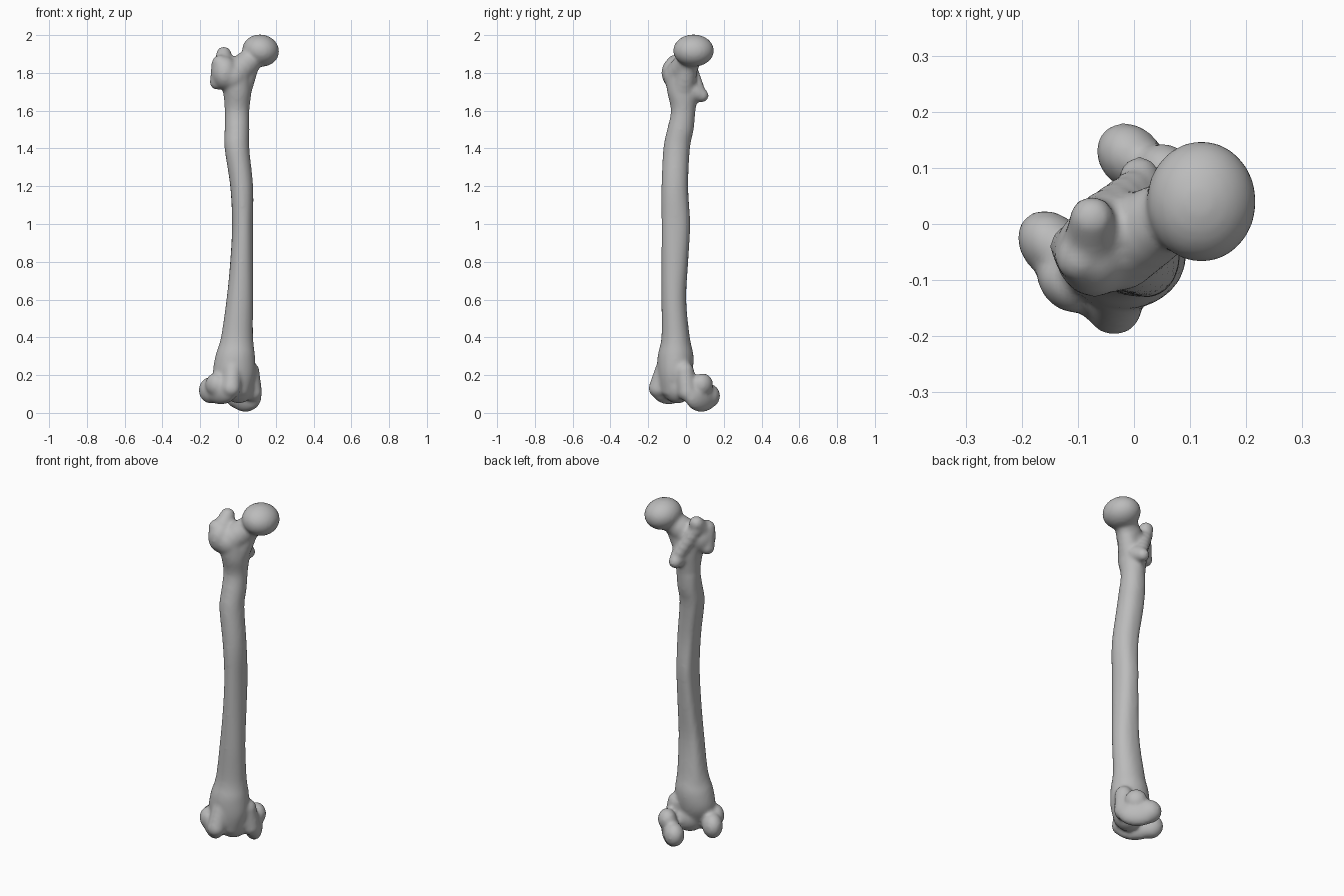
import bpy
import bmesh
from math import radians, sin, cos, pi
from mathutils import Matrix, Vector

cube = bpy.data.objects.get("Cube")
if cube:
    bpy.data.objects.remove(cube, do_unlink=True)

KNEE = Matrix.Rotation(radians(45), 4, 'Z')   # knee axis is twisted from the hip
IDENTITY = Matrix.Identity(4)

# One unit ball, reused for every rounded part
bm = bmesh.new()
bmesh.ops.create_icosphere(bm, subdivisions=4, radius=1)
ball_verts = [v.co.copy() for v in bm.verts]
ball_faces = [[v.index for v in f.verts] for f in bm.faces]
bm.free()

verts, faces = [], []


def add_part(part_verts, part_faces):
    base = len(verts)
    verts.extend(part_verts)
    faces.extend([base + i for i in face] for face in part_faces)


def blob(center, radii, frame=IDENTITY, tilt=0):
    """Closed ellipsoid, tilted sideways and placed in the given frame."""
    matrix = (frame @ Matrix.Translation(center)
              @ Matrix.Rotation(radians(tilt), 4, 'Y') @ Matrix.Diagonal((*radii, 1)))
    add_part([matrix @ v for v in ball_verts], ball_faces)


def limb(start, end, r_start, r_end, frame=IDENTITY, count=6):
    """Tapered round bar made of overlapping balls."""
    start, end = Vector(start), Vector(end)
    for i in range(count):
        t = i / (count - 1)
        r = r_start + (r_end - r_start) * t
        blob(start.lerp(end, t), (r, r, r), frame)


def catmull(a, b, c, d, t):
    return (b * 2 + (c - a) * t + (a * 2 - b * 5 + c * 4 - d) * t ** 2
            + (b * 3 - a - c * 3 + d) * t ** 3) / 2


def loft(rows, sides=40, steps=5):
    """Oval tube through rows of (z, left, right, front, back), ridged behind."""
    rows = [Vector(r) for r in rows]
    rows = [rows[0]] + rows + [rows[-1]]
    samples = [catmull(*rows[i:i + 4], s / steps)
               for i in range(len(rows) - 3) for s in range(steps)] + [rows[-1]]
    points = []
    for z, x0, x1, y0, y1 in samples:
        ridge = 0.24 * max(0, sin(pi * min(1, max(0, (z - 0.35) / 1.25)))) ** 0.5
        for k in range(sides):
            a = 2 * pi * k / sides
            grow = 1 + ridge * max(0, cos(a - radians(135))) ** 10
            points.append(((x0 + x1) / 2 + (x1 - x0) / 2 * cos(a) * grow,
                           (y0 + y1) / 2 + (y1 - y0) / 2 * sin(a) * grow, z))
    top = len(points) - sides
    quads = [(r + k, r + (k + 1) % sides, r + sides + (k + 1) % sides, r + sides + k)
             for r in range(0, top, sides) for k in range(sides)]
    caps = [range(sides - 1, -1, -1), range(top, top + sides)]
    add_part(points, quads + caps)


# Shaft, bowed forward and flaring toward the knee
loft([
    (0.10, -0.08, 0.06, -0.13, -0.01),
    (0.20, -0.13, 0.09, -0.15, 0.03),
    (0.30, -0.12, 0.09, -0.15, 0.04),
    (0.40, -0.09, 0.08, -0.13, 0.02),
    (0.60, -0.06, 0.08, -0.13, 0.00),
    (0.80, -0.04, 0.08, -0.13, 0.01),
    (1.00, -0.03, 0.08, -0.13, 0.02),
    (1.20, -0.04, 0.08, -0.13, 0.01),
    (1.40, -0.07, 0.06, -0.12, 0.02),
    (1.50, -0.07, 0.06, -0.10, 0.04),
    (1.60, -0.07, 0.06, -0.08, 0.05),
    (1.70, -0.08, 0.07, -0.10, 0.06),
    (1.80, -0.11, 0.06, -0.11, 0.04),
])

# Outer condyle, its side knob and front lip
blob((-0.13, 0.00, 0.125), (0.055, 0.12, 0.08), KNEE)
blob((-0.13, 0.075, 0.12), (0.055, 0.07, 0.07), KNEE)
blob((-0.16, 0.01, 0.15), (0.045, 0.06, 0.06), KNEE)
limb((-0.13, -0.08, 0.13), (-0.10, -0.06, 0.23), 0.05, 0.05, KNEE)

# Inner condyle, its side knob and front lip
blob((0.085, 0.03, 0.085), (0.05, 0.11, 0.08), KNEE)
blob((0.08, 0.09, 0.09), (0.055, 0.065, 0.065), KNEE)
blob((0.105, 0.02, 0.15), (0.05, 0.06, 0.06), KNEE)
limb((0.06, -0.05, 0.11), (0.04, -0.05, 0.22), 0.05, 0.05, KNEE)

# Bridge under the kneecap groove
blob((-0.03, -0.035, 0.14), (0.09, 0.075, 0.09), KNEE)

# Ball head and neck
blob((0.12, 0.04, 1.918), (0.098, 0.108, 0.085), tilt=10)
limb((0.09, 0.03, 1.89), (-0.03, -0.04, 1.78), 0.06, 0.08)
limb((0.06, 0.01, 1.83), (0.00, -0.02, 1.70), 0.05, 0.07)

# Greater trochanter: body, hooked tip and outer shelf
blob((-0.07, -0.05, 1.80), (0.07, 0.08, 0.09))
limb((-0.075, -0.05, 1.83), (-0.075, 0.01, 1.90), 0.055, 0.04)
limb((-0.095, -0.06, 1.85), (-0.11, -0.04, 1.75), 0.045, 0.04)

# Lesser trochanter and the crest joining it to the greater one
limb((0.01, 0.04, 1.70), (0.01, 0.085, 1.68), 0.05, 0.036)
limb((0.01, 0.07, 1.70), (-0.07, 0.01, 1.86), 0.035, 0.04)

mesh = bpy.data.meshes.new("thigh_bone")
mesh.from_pydata(verts, [], faces)
bone = bpy.data.objects.new("thigh_bone", mesh)
bpy.context.collection.objects.link(bone)

# Fuse the parts into one skin and soften the joins
fuse = bone.modifiers.new("fuse", 'REMESH')
fuse.mode = 'VOXEL'
fuse.voxel_size = 0.01
fuse.use_smooth_shade = True
soften = bone.modifiers.new("soften", 'SMOOTH')
soften.factor = 0.5
soften.iterations = 8

grey = bpy.data.materials.new("bone_grey")
grey.use_nodes = True
colour = (0.5, 0.5, 0.5, 1)
grey.diffuse_color = colour
grey.node_tree.nodes["Principled BSDF"].inputs["Base Color"].default_value = colour
mesh.materials.append(grey)
